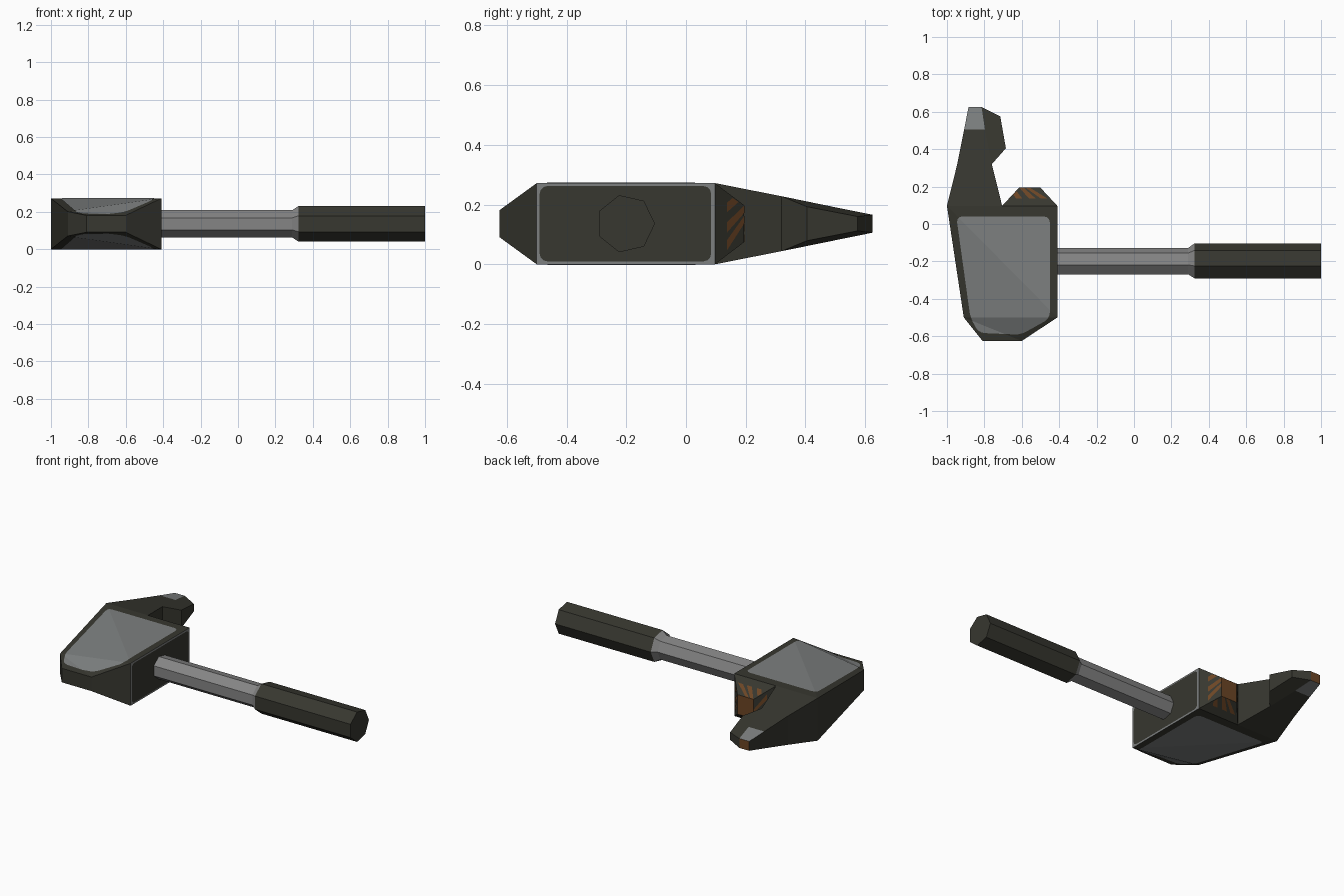
import bpy, bmesh, math
from mathutils import Vector

if "Cube" in bpy.data.objects:
    bpy.data.objects.remove(bpy.data.objects["Cube"])

ZC = 0.136   # mid height of the tool
BACK = 0.097  # back plane of the hammer block


def material(name, rgb):
    m = bpy.data.materials.new(name)
    m.diffuse_color = (*rgb, 1)
    m.use_nodes = True
    m.node_tree.nodes["Principled BSDF"].inputs["Base Color"].default_value = m.diffuse_color
    return m


DARK = material("dark_olive_steel", (0.038, 0.038, 0.029))
PANEL = material("worn_grey", (0.205, 0.215, 0.215))
SHAFT = material("shaft_grey", (0.235, 0.235, 0.235))
RUST = material("rust_brown", (0.15, 0.06, 0.018))
MATS = [DARK, PANEL, SHAFT, RUST]


def add_object(name, bm):
    me = bpy.data.meshes.new(name)
    bm.to_mesh(me)
    bm.free()
    for m in MATS:
        me.materials.append(m)
    ob = bpy.data.objects.new(name, me)
    bpy.context.collection.objects.link(ob)
    return ob


def slab(pts, faces, open_edges=()):
    """Plate symmetric about ZC: pts are (x, y, half thickness), walls follow the rim."""
    bm = bmesh.new()
    top = [bm.verts.new((x, y, ZC + h)) for x, y, h in pts]
    low = [bm.verts.new((x, y, ZC - h)) for x, y, h in pts]
    edges = set()
    for f in faces:
        bm.faces.new([top[i] for i in f])
        bm.faces.new([low[i] for i in reversed(f)])
        edges |= set(zip(f, f[1:] + f[:1]))
    for a, b in edges:
        if (b, a) not in edges and (a, b) not in open_edges:
            bm.faces.new([top[b], top[a], low[a], low[b]])
    bm.normal_update()
    return bm


# Hammer block with one chamfered front corner and a tapered nose
A, P1, P4, R = (-1, BACK, .136), (-.91, -.5, .065), (-.41, -.5, .136), (-.41, BACK, .136)
N1, N2 = (-.81, -.625, .045), (-.6, -.625, .045)
bm = slab([A, P1, P4, R, (-.705, BACK, .136), N1, N2],
          [[0, 1, 2], [0, 2, 3, 4], [1, 5, 6], [1, 6, 2]])
for f in bm.faces:
    if f.normal.x > 0.99:
        f.material_index = 1  # worn rim, mostly covered by the cheek plate
add_object("hammer_block", bm)

# Dark rounded cheek plate on the handle side
bm = bmesh.new()
bm.faces.new([bm.verts.new((-.408, y, z)) for y, z in
              ((-.49, .01), (.084, .01), (.084, .262), (-.49, .262))])
bmesh.ops.bevel(bm, geom=bm.verts[:], offset=0.025, segments=3, profile=0.5, affect='VERTICES')
add_object("cheek_plate", bm)

# Hook with barb, worn grey tip and rust end
bm = slab([A, (-.705, BACK, .136), (-.76, .32, .092), (-.945, .32, .092),
           (-.797, .505, .054), (-.908, .505, .054), (-.815, .625, .03), (-.885, .625, .03),
           (-.685, .405, .057), (-.715, .575, .024)],
          [[0, 1, 2, 3], [3, 2, 4, 5], [5, 4, 6, 7], [2, 8, 9, 6, 4]], [(0, 1)])
for f in bm.faces:
    c = f.calc_center_median()
    if f.normal.y > 0.99:
        f.material_index = 3
    elif abs(f.normal.z) > 0.7 and c.y > 0.54 and c.x < -0.82:
        f.material_index = 1
add_object("hook", bm)

# Short spike with rust end
bm = slab([(-.705, BACK, .136), R, (-.5, .194, .0625), (-.615, .194, .0625)],
          [[0, 1, 2, 3]], [(0, 1)])
for f in bm.faces:
    if f.normal.y > 0.99:
        f.material_index = 3
add_object("spike", bm)

# Diagonal rust stripes on the four sloping spike faces
base = [Vector((x, BACK, ZC + s * .136)) for x, s in ((-.705, 1), (-.41, 1), (-.41, -1), (-.705, -1))]
tip = [Vector((x, .194, ZC + s * .0625)) for x, s in ((-.615, 1), (-.5, 1), (-.5, -1), (-.615, -1))]
bm = bmesh.new()
for i in range(4):
    j = (i + 1) % 4
    n = (base[j] - base[i]).cross(tip[i] - base[i]).normalized()

    def on_face(u, v):
        return base[i].lerp(base[j], u).lerp(tip[i].lerp(tip[j], u), v) + n * 0.002

    stripes = [[(.17, .4), (.32, .4), (.03, .8), (.03, .6)]]
    stripes += [[(u, .4), (u + .16, .4), (u - .27, 1), (u - .47, 1)] for u in (.48, .76)]
    for s in stripes:
        bm.faces.new([bm.verts.new(on_face(*p)) for p in s]).material_index = 3
add_object("spike_stripes", bm)


# Grey rounded panels folded over the block and nose, above and below
def plane(a, b, c):
    a, b, c = Vector(a), Vector(b), Vector(c)
    n = (b - a).cross(c - a)
    return lambda p: a.z - (n.x * (p.x - a.x) + n.y * (p.y - a.y)) / n.z


chamfer, nose_low, nose_side = plane(A, P1, P4), plane(P1, N1, N2), plane(P1, N2, P4)


def half_thickness(p):
    if p.y >= -.5:
        return min(.136, chamfer(p))
    return max(nose_low(p), nose_side(p))


bm = bmesh.new()
outline = [(-.95, .04), (-.875, -.5), (-.83, -.582), (-.605, -.592), (-.45, -.505), (-.45, .04)]
bm.faces.new([bm.verts.new((x, y, 0)) for x, y in outline])
bmesh.ops.bevel(bm, geom=bm.verts[:], offset=0.03, segments=3, profile=0.5, affect='VERTICES')
for a, b in ((A, P4), (P1, P4), (P1, N2)):
    bmesh.ops.bisect_plane(bm, geom=bm.verts[:] + bm.edges[:] + bm.faces[:],
                           plane_co=(a[0], a[1], 0), plane_no=(b[1] - a[1], a[0] - b[0], 0))
for v in bm.verts:
    v.co.z = ZC + .002 + half_thickness(v.co)
copy = bmesh.ops.duplicate(bm, geom=bm.verts[:] + bm.edges[:] + bm.faces[:])["geom"]
for v in copy:
    if isinstance(v, bmesh.types.BMVert):
        v.co.z = 2 * ZC - v.co.z
bm.normal_update()
for f in bm.faces:
    f.material_index = 1
    if (f.normal.z > 0) != (f.calc_center_median().z > ZC):
        f.normal_flip()
add_object("worn_panels", bm)


def rod(name, sections, mat):
    """Seven-sided rod along x through (x, radius) sections, capped at both ends."""
    bm = bmesh.new()
    rings = [[bm.verts.new((x, -.202 + r * math.cos(k * math.tau / 7), ZC + r * math.sin(k * math.tau / 7)))
              for k in range(7)] for x, r in sections]
    for a, b in zip(rings, rings[1:]):
        for k in range(7):
            bm.faces.new([a[k], a[(k + 1) % 7], b[(k + 1) % 7], b[k]])
    bm.faces.new(rings[0])
    bm.faces.new(rings[-1])
    bmesh.ops.recalc_face_normals(bm, faces=bm.faces[:])
    for f in bm.faces:
        f.material_index = mat
    add_object(name, bm)


# Handle shaft with flared collar, and grip
rod("handle_shaft", [(-.42, .0745), (.29, .0745), (.323, .098)], 2)
rod("handle_grip", [(.323, .098), (1, .098)], 0)
